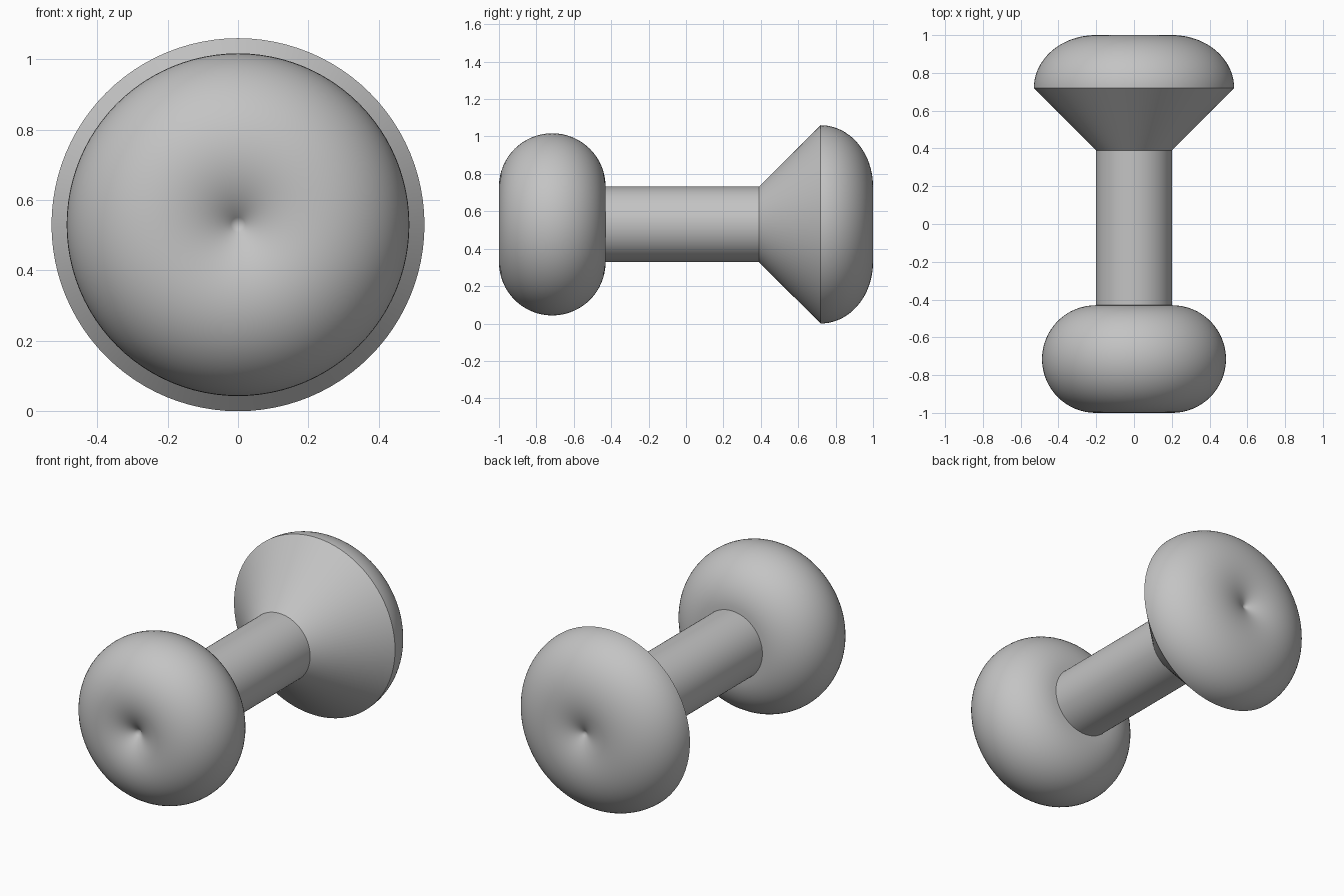
import bpy
import bmesh
from math import pi, sin, cos, acos, radians
from mathutils import Vector

cube = bpy.data.objects.get("Cube")
if cube:
    bpy.data.objects.remove(cube, do_unlink=True)

SIDES = 96
AXIS_HEIGHT = 0.53
SHAFT_RADIUS = 0.202
SHAFT_FRONT, SHAFT_BACK = -0.43, 0.39
RIM_Y, RIM_RADIUS = 0.72, 0.53

grey = bpy.data.materials.new("plain grey")
grey.use_nodes = True
colour = (0.55, 0.55, 0.55, 1)
grey.diffuse_color = colour
grey.node_tree.nodes["Principled BSDF"].inputs["Base Color"].default_value = colour


def arc(centre_y, across, along, start, end, steps=40):
    """Elliptical arc as (radius, y) points, angle zero pointing outward."""
    angles = [start + (end - start) * i / steps for i in range(steps + 1)]
    return [(max(0, SHAFT_RADIUS + across * cos(a)), centre_y + along * sin(a)) for a in angles]


def lathe(name, profile):
    """Turn a (radius, y) profile around the long axis."""
    bm = bmesh.new()
    verts = [bm.verts.new((r, y, 0)) for r, y in profile]
    edges = [bm.edges.new(pair) for pair in zip(verts, verts[1:])]
    bmesh.ops.spin(bm, geom=verts + edges, cent=(0, 0, 0), axis=(0, 1, 0),
                   angle=2 * pi, steps=SIDES, use_merge=True)
    bmesh.ops.remove_doubles(bm, verts=bm.verts, dist=0.0001)
    bmesh.ops.recalc_face_normals(bm, faces=bm.faces)
    # Open shells: make sure the outermost face points away from the axis
    outer = max(bm.faces, key=lambda f: Vector((f.calc_center_median().x, f.calc_center_median().z)).length)
    c = outer.calc_center_median()
    if outer.normal.dot(Vector((c.x, 0, c.z))) < 0:
        bmesh.ops.reverse_faces(bm, faces=bm.faces)
    mesh = bpy.data.meshes.new(name)
    bm.to_mesh(mesh)
    bm.free()
    mesh.materials.append(grey)
    obj = bpy.data.objects.new(name, mesh)
    obj.location.z = AXIS_HEIGHT
    bpy.context.collection.objects.link(obj)
    bpy.ops.object.select_all(action="DESELECT")
    obj.select_set(True)
    bpy.context.view_layer.objects.active = obj
    bpy.ops.object.shade_smooth_by_angle(angle=radians(30))
    return obj


# Rounded front knob with a dimple on its face
knob = 0.285
dimple = acos(-SHAFT_RADIUS / knob)
lathe("front_knob", arc(SHAFT_FRONT - knob, knob, knob, pi / 2, -dimple))

# Straight grip
lathe("shaft", [(SHAFT_RADIUS, SHAFT_FRONT), (SHAFT_RADIUS, SHAFT_BACK)])

# Flared cone under the back cap
lathe("back_flare", [(SHAFT_RADIUS, SHAFT_BACK), (RIM_RADIUS, RIM_Y)])

# Domed back cap, also dimpled
across = RIM_RADIUS - SHAFT_RADIUS
lathe("back_cap", arc(RIM_Y, across, 1 - RIM_Y, 0, acos(-SHAFT_RADIUS / across)))
